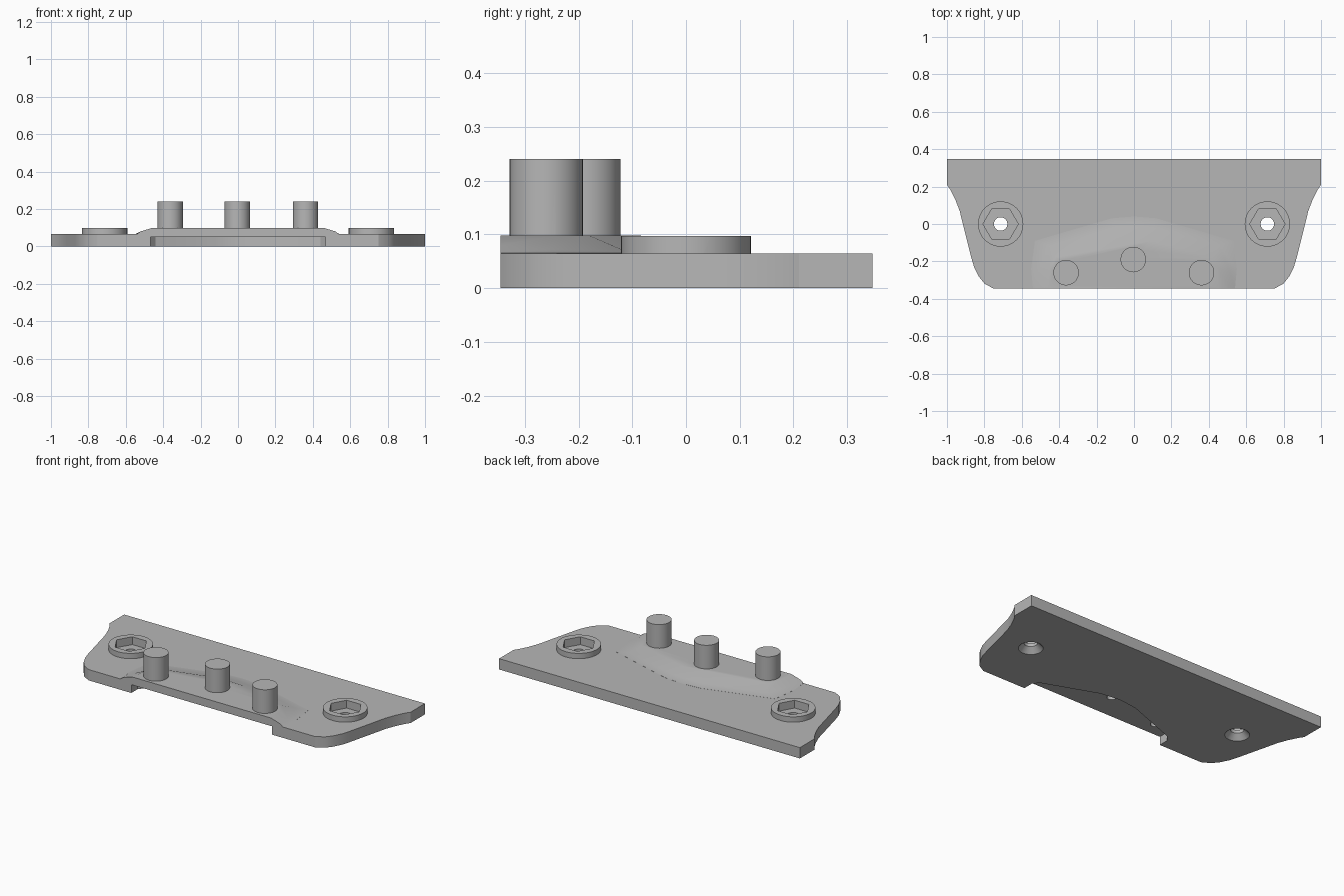
import bpy, bmesh, math

if "Cube" in bpy.data.objects:
    bpy.data.objects.remove(bpy.data.objects["Cube"])

grey = bpy.data.materials.new("plain grey")
grey.use_nodes = True
COLOUR = (0.47, 0.47, 0.47, 1)
grey.diffuse_color = COLOUR
grey.node_tree.nodes["Principled BSDF"].inputs["Base Color"].default_value = COLOUR

FRONT = -0.345
BACK = 0.347
THICK = 0.065
PAD_TOP = 0.098


def make_object(name, bm):
    bmesh.ops.recalc_face_normals(bm, faces=bm.faces)
    mesh = bpy.data.meshes.new(name)
    bm.to_mesh(mesh)
    bm.free()
    mesh.materials.append(grey)
    obj = bpy.data.objects.new(name, mesh)
    bpy.context.collection.objects.link(obj)
    return obj


def loft(name, rings):
    """Join rings of 3D points with quads and cap both ends."""
    bm = bmesh.new()
    loops = [[bm.verts.new(p) for p in ring] for ring in rings]
    n = len(loops[0])
    for a, b in zip(loops, loops[1:]):
        for i in range(n):
            j = (i + 1) % n
            bm.faces.new((a[i], a[j], b[j], b[i]))
    bm.faces.new(loops[0])
    bm.faces.new(loops[-1])
    return make_object(name, bm)


def mirrored(half):
    """Close a right-hand half outline across x = 0."""
    return half + [(-p[0], *p[1:]) for p in reversed(half) if p[0] > 0]


def prism(name, half, z0, z1):
    outline = mirrored(half)
    return loft(name, [[(x, y, z) for x, y in outline] for z in (z0, z1)])


def turned(name, x, y, z0, z1, r0, r1=None, sides=48):
    """Cylinder, cone or hexagon standing on z0."""
    r1 = r0 if r1 is None else r1
    rings = []
    for z, r in ((z0, r0), (z1, r1)):
        rings.append([(x + r * math.cos(math.tau * i / sides),
                       y + r * math.sin(math.tau * i / sides), z) for i in range(sides)])
    return loft(name, rings)


def combine(body, other, operation):
    """Apply a boolean and discard the used part."""
    mod = body.modifiers.new("join", "BOOLEAN")
    mod.operation = operation
    mod.solver = "EXACT"
    mod.object = other
    bpy.context.view_layer.objects.active = body
    bpy.ops.object.modifier_apply(modifier=mod.name)
    bpy.data.objects.remove(other)


# Base plate with waisted ends and rounded front corners
plate = prism("mounting_plate", [
    (1, BACK), (1, 0.21), (0.983, 0.185), (0.955, 0.13), (0.932, 0.07), (0.915, 0),
    (0.87, -0.18), (0.855, -0.23), (0.83, -0.28), (0.8, -0.318), (0.752, FRONT)], 0, THICK)

# Raised pad blending into the plate
foot = [(0.54, FRONT), (0.55, -0.24), (0.53, -0.09), (0.12, 0.03), (0, 0.04)]
blend = [(0.52, FRONT, 0.08), (0.515, -0.26, 0.072), (0.455, -0.115, 0.07),
         (0.1, -0.02, 0.07), (0, -0.015, 0.07)]
crest = [(0.46, FRONT), (0.45, -0.24), (0.42, -0.18), (0.09, -0.09), (0, -0.085)]
pad = loft("raised_pad", [
    mirrored([(x, y, 0.058) for x, y in foot]),
    mirrored([(x, y, THICK + 0.0005) for x, y in foot]),
    mirrored(blend),
    mirrored([(x, y, PAD_TOP) for x, y in crest])])
combine(plate, pad, "UNION")

# Round bosses and upright pins
BOSSES = [(-0.713, 0), (0.713, 0)]
PINS = [(-0.363, -0.26), (-0.004, -0.19), (0.361, -0.26)]
for x, y in BOSSES:
    combine(plate, turned("boss", x, y, 0.055, 0.097, 0.121), "UNION")
for x, y in PINS:
    combine(plate, turned("pin", x, y, 0.06, 0.24, 0.068), "UNION")

# Underside pocket along the front
combine(plate, prism("pocket_cutter", [
    (0.468, -0.4), (0.468, -0.285), (0.44, -0.25), (0.12, -0.13), (0, -0.115)],
    -0.05, 0.05), "DIFFERENCE")

# Blind holes under the pins
for x, y in PINS:
    combine(plate, turned("pin_hole_cutter", x, y, 0.03, 0.2, 0.025, sides=24), "DIFFERENCE")

# Hexagonal nut seat, through hole and countersink in each boss
for x, y in BOSSES:
    combine(plate, turned("hex_cutter", x, y, 0.05, 0.15, 0.094, sides=6), "DIFFERENCE")
    combine(plate, turned("bore_cutter", x, y, -0.05, 0.08, 0.036), "DIFFERENCE")
    combine(plate, turned("sink_cutter", x, y, -0.01, 0.033, 0.076, 0.034), "DIFFERENCE")

bpy.ops.object.select_all(action="DESELECT")
plate.select_set(True)
bpy.context.view_layer.objects.active = plate
bpy.ops.object.shade_smooth_by_angle(angle=math.radians(28))
